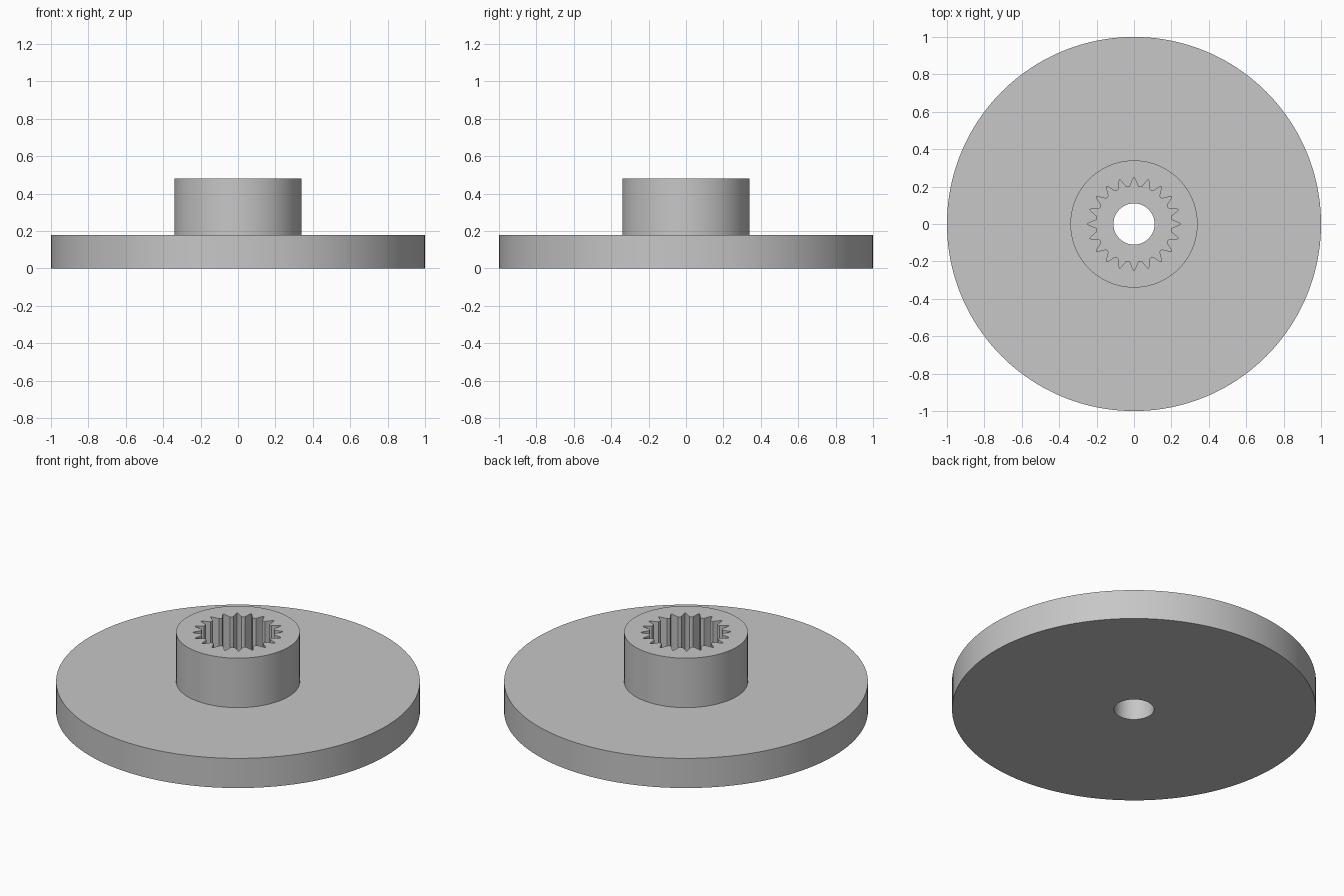
import bpy
import bmesh
from math import sin, cos, tau, radians

cube = bpy.data.objects.get("Cube")
if cube:
    bpy.data.objects.remove(cube, do_unlink=True)

TEETH = 20
# One spline groove: (fraction of the pitch, radius), starting at the tip
TOOTH = [(0, 0.25), (0.07, 0.242), (0.18, 0.224), (0.34, 0.202),
         (0.5, 0.2), (0.66, 0.202), (0.82, 0.224), (0.93, 0.242)]
COUNT = TEETH * len(TOOTH)

grey = bpy.data.materials.new("light grey")
grey.use_nodes = True
colour = (0.57, 0.57, 0.57, 1)
grey.diffuse_color = colour
grey.node_tree.nodes["Principled BSDF"].inputs["Base Color"].default_value = colour


def circle(radius):
    return [(radius * cos(tau * i / COUNT), radius * sin(tau * i / COUNT))
            for i in range(COUNT)]


def spline():
    return [(r * cos(tau * (t + f) / TEETH), r * sin(tau * (t + f) / TEETH))
            for t in range(TEETH) for f, r in TOOTH]


def hollow_prism(name, outer, inner, z0, z1):
    """Closed ring between an outer and an inner outline."""
    bm = bmesh.new()
    loops = [[bm.verts.new((x, y, z)) for x, y in outline]
             for outline, z in ((outer, z0), (outer, z1), (inner, z1), (inner, z0))]
    for a, b in zip(loops, loops[1:] + loops[:1]):
        for i in range(COUNT):
            j = (i + 1) % COUNT
            bm.faces.new((a[i], a[j], b[j], b[i]))
    bmesh.ops.recalc_face_normals(bm, faces=bm.faces)
    mesh = bpy.data.meshes.new(name)
    bm.to_mesh(mesh)
    bm.free()
    mesh.materials.append(grey)
    obj = bpy.data.objects.new(name, mesh)
    bpy.context.collection.objects.link(obj)
    bpy.ops.object.select_all(action="DESELECT")
    obj.select_set(True)
    bpy.context.view_layer.objects.active = obj
    bpy.ops.object.shade_smooth_by_angle(angle=radians(25))
    return obj


# Wide disc with a screw hole, and the hub with its toothed socket
hollow_prism("disc", circle(1), circle(0.11), 0, 0.18)
hollow_prism("splined_hub", circle(0.34), spline(), 0.18, 0.48)
